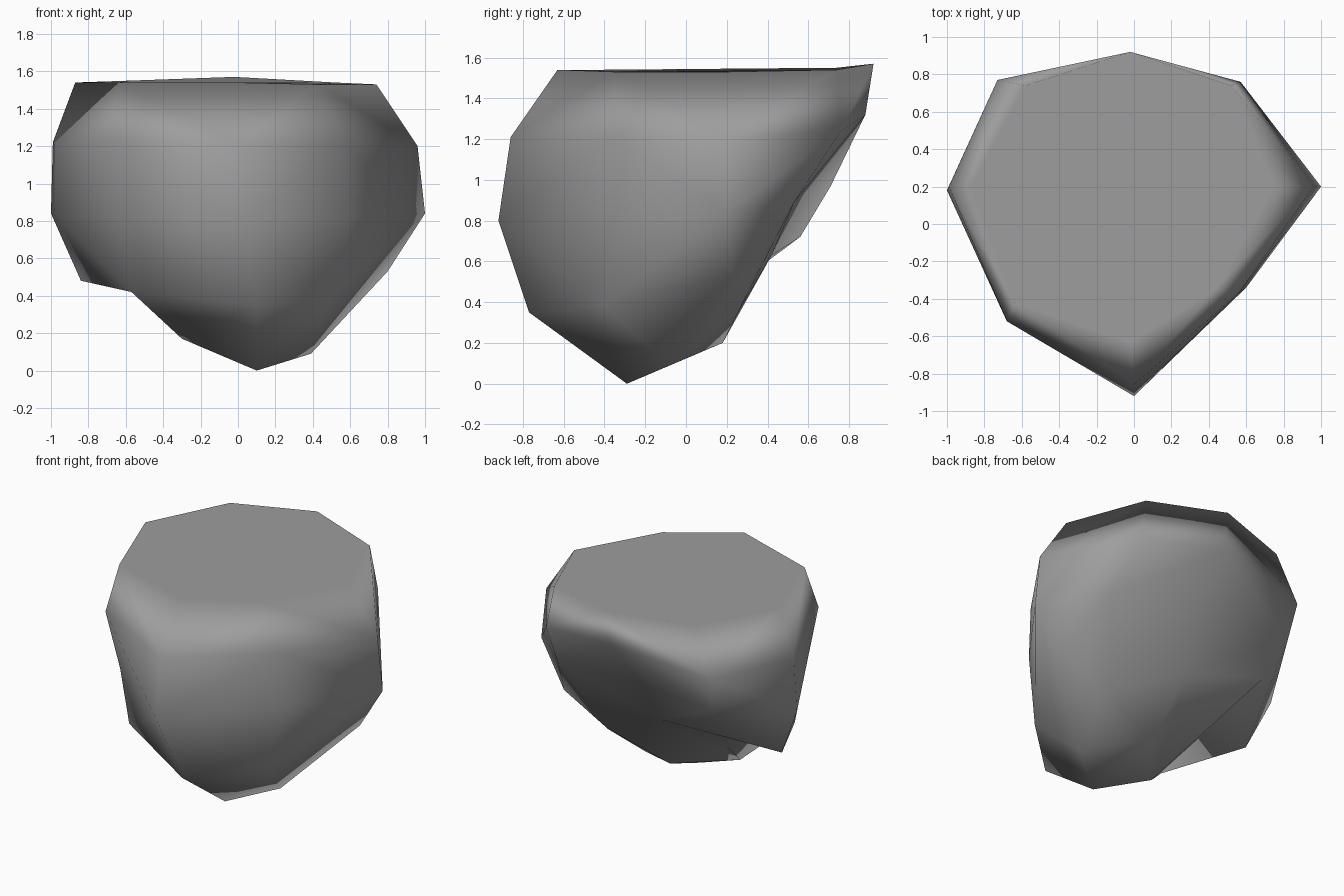
import bpy
import bmesh
from mathutils import Vector

default_cube = bpy.data.objects.get("Cube")
if default_cube:
    bpy.data.objects.remove(default_cube, do_unlink=True)

# Outline of each side of the boulder, from the flat top down to the lower rim
side_profiles = {
    "front":       [(-.02, -.63, 1.54), (0, -.86, 1.21), (0, -.92, .8), (.1, -.77, .35)],
    "front_left":  [(.43, -.35, 1.53), (.56, -.37, 1.21), (.6, -.34, .82), (.5, -.4, .38)],
    "left":        [(.74, .2, 1.53), (.96, .2, 1.2), (1, .2, .84), (.8, .23, .53)],
    "back_left":   [(.52, .74, 1.54), (.57, .76, 1.24), (.64, .53, .89), (.43, .26, .36)],
    "back":        [(-.02, .92, 1.57), (-.02, .88, 1.32), (-.03, .55, .92), (-.1, .42, .63)],
    "back_right":  [(-.58, .74, 1.55), (-.73, .77, 1.22), (-.7, .71, .97), (-.62, .56, .72)],
    "right":       [(-.87, .2, 1.54), (-.99, .2, 1.22), (-1, .18, .84), (-.84, .12, .48)],
    "front_right": [(-.64, -.42, 1.54), (-.68, -.52, 1.23), (-.62, -.44, .81), (-.57, -.41, .42)],
}

# Low points of the underside
base_points = {
    "tip": (.1, -.29, 0),
    "left_foot": (.39, -.08, .09),
    "back_foot": (0, .18, .2),
    "right_foot": (-.3, -.18, .17),
}

# Facets between the lower rim and the low points, with an overhang on the right
underside = [
    ("front", "front_left", "tip"),
    ("front_left", "left_foot", "tip"),
    ("front_left", "left", "left_foot"),
    ("left", "back_left", "left_foot"),
    ("back_left", "back_foot", "left_foot"),
    ("back_left", "back", "back_foot"),
    ("left_foot", "back_foot", "tip"),
    ("back_right", "right", "front_right"),
    ("back_right", "front_right", "right_foot"),
    ("back", "back_right", "right_foot"),
    ("back", "right_foot", "back_foot"),
    ("back_foot", "right_foot", "tip"),
    ("front_right", "front", "right_foot"),
    ("front", "tip", "right_foot"),
]


def make_material(name, colour):
    material = bpy.data.materials.new(name)
    material.use_nodes = True
    material.diffuse_color = colour
    shader = material.node_tree.nodes["Principled BSDF"]
    shader.inputs["Base Color"].default_value = colour
    shader.inputs["Roughness"].default_value = 0.9
    return material


def add_bulging_quad(bm, a, b, c, d):
    """Split a bent quad along the diagonal that bulges outward."""
    outward = (b.co - a.co).cross(c.co - a.co)
    if outward.dot(d.co - a.co) <= 0:
        triangles = ((a, b, c), (a, c, d))
    else:
        triangles = ((a, b, d), (b, c, d))
    for triangle in triangles:
        bm.faces.new(triangle)


def build_boulder(mesh):
    bm = bmesh.new()
    columns = {name: [bm.verts.new(point) for point in profile]
               for name, profile in side_profiles.items()}
    low = {name: column[-1] for name, column in columns.items()}
    low.update({name: bm.verts.new(point) for name, point in base_points.items()})

    # Walls between neighbouring sides
    ordered = list(columns.values())
    for column, neighbour in zip(ordered, ordered[1:] + ordered[:1]):
        for upper in range(len(column) - 1):
            lower = upper + 1
            add_bulging_quad(bm, column[upper], column[lower],
                             neighbour[lower], neighbour[upper])

    # Flat top and faceted underside
    bm.faces.new([column[0] for column in ordered])
    for names in underside:
        bm.faces.new([low[name] for name in names])

    bmesh.ops.recalc_face_normals(bm, faces=bm.faces[:])
    for face in bm.faces:
        face.smooth = True
    bm.to_mesh(mesh)
    bm.free()


# Boulder
mesh = bpy.data.meshes.new("boulder")
build_boulder(mesh)
mesh.materials.append(make_material("stone grey", (0.34, 0.34, 0.34, 1)))
boulder = bpy.data.objects.new("boulder", mesh)
bpy.context.scene.collection.objects.link(boulder)

# Keep the top evenly flat while its rim shades softly into the walls
up = Vector((0, 0, 1))
mesh.normals_split_custom_set_from_vertices(
    [up if vert.co.z > 1.5 else vert.normal.copy() for vert in mesh.vertices])
